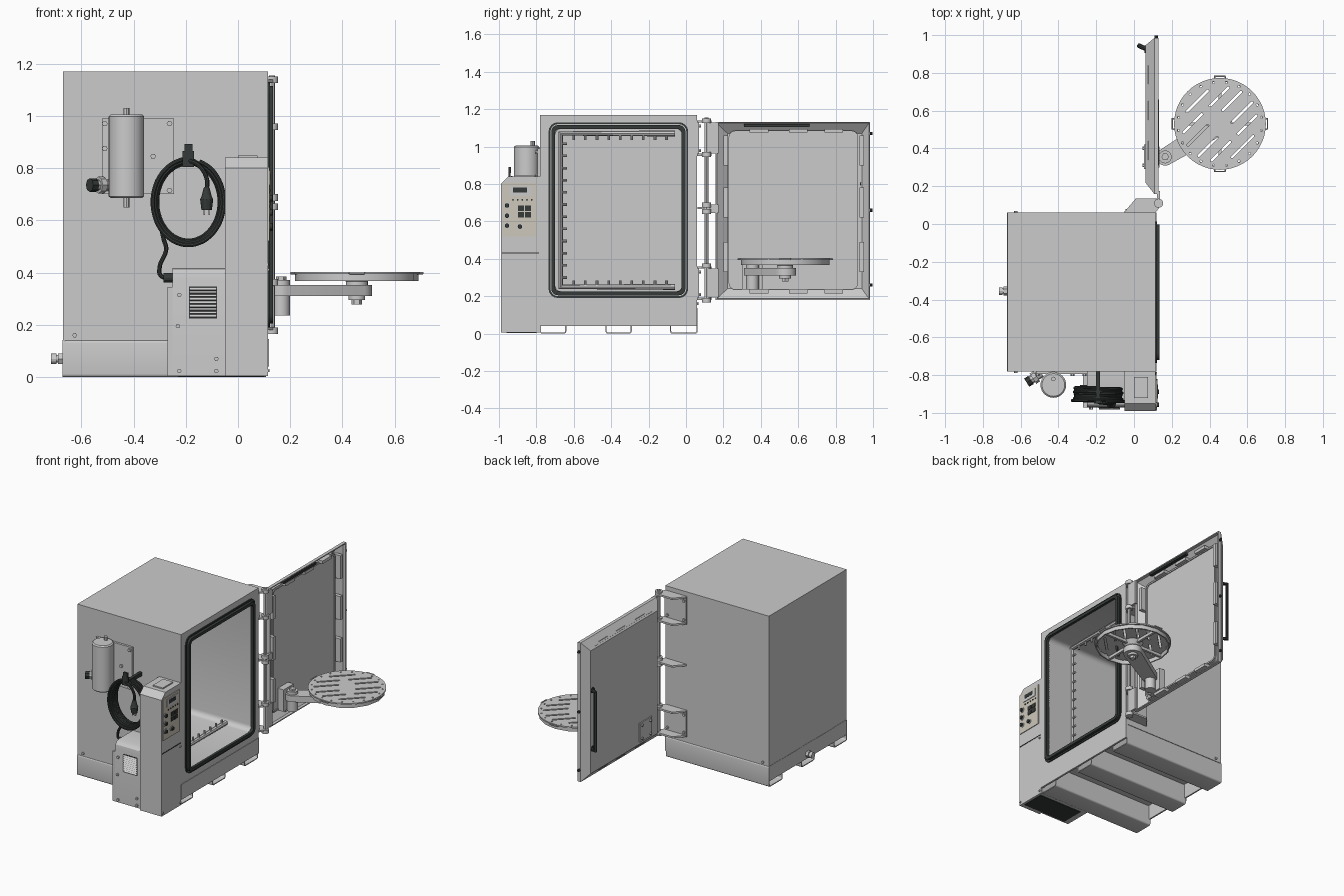
import bpy, bmesh, random
from math import sin, cos, pi, radians
from mathutils import Vector

random.seed(4)


def material(name, rgb):
    m = bpy.data.materials.new(name)
    m.diffuse_color = (*rgb, 1)
    return m


DARK = material("dark_rubber", (0.035, 0.042, 0.04))
BEIGE = material("panel_beige", (0.62, 0.58, 0.5))


def add(name, me, mat=None):
    ob = bpy.data.objects.new(name, me)
    bpy.context.collection.objects.link(ob)
    if mat:
        me.materials.append(mat)
    return ob


def loft(name, rings, mat=None, loop=False):
    """Skin a list of equal-length rings; cap the ends, or close the loop."""
    bm = bmesh.new()
    R = [[bm.verts.new(p) for p in r] for r in rings]
    n = len(R[0])
    for a, b in zip(R, R[1:] + (R[:1] if loop else [])):
        for i in range(n):
            bm.faces.new((a[i], a[(i + 1) % n], b[(i + 1) % n], b[i]))
    if not loop:
        bm.faces.new(R[0])
        bm.faces.new(R[-1])
    bmesh.ops.recalc_face_normals(bm, faces=bm.faces)
    me = bpy.data.meshes.new(name)
    bm.to_mesh(me)
    bm.free()
    return add(name, me, mat)


def put(pts, ax, v):
    return [{'x': (v, p, q), 'y': (p, v, q), 'z': (p, q, v)}[ax] for p, q in pts]


def prism(name, pts, ax, a, b, mat=None):
    return loft(name, [put(pts, ax, a), put(pts, ax, b)], mat)


def frame(name, outer, inner, ax, a, b, mat=None):
    return loft(name, [put(outer, ax, a), put(outer, ax, b), put(inner, ax, b), put(inner, ax, a)], mat, True)


def box(name, x0, x1, y0, y1, z0, z1, mat=None):
    return prism(name, [(x0, y0), (x1, y0), (x1, y1), (x0, y1)], 'z', z0, z1, mat)


def ngon(u, v, r, n, ph=0):
    return [(u + r * cos(ph + 2 * pi * i / n), v + r * sin(ph + 2 * pi * i / n)) for i in range(n)]


def cyl(name, u, v, r, ax, a, b, n=24, mat=None):
    return prism(name, ngon(u, v, r, n), ax, a, b, mat)


def rrect(u0, u1, v0, v1, r, n=4):
    pts = []
    for k, (u, v) in enumerate([(u1 - r, v1 - r), (u0 + r, v1 - r), (u0 + r, v0 + r), (u1 - r, v0 + r)]):
        pts += [(u + r * cos((k + i / n) * pi / 2), v + r * sin((k + i / n) * pi / 2)) for i in range(n + 1)]
    return pts


def rect(x, y0, y1, z0, z1):
    return [(x, y0, z0), (x, y1, z0), (x, y1, z1), (x, y0, z1)]


def tube(name, pts, r, mat=None, smooth=False, cyclic=False):
    cu = bpy.data.curves.new(name, 'CURVE')
    cu.dimensions, cu.bevel_depth, cu.bevel_resolution, cu.use_fill_caps = '3D', r, 2, True
    cu.resolution_u = 8
    sp = cu.splines.new('BEZIER')
    sp.bezier_points.add(len(pts) - 1)
    for bp, p in zip(sp.bezier_points, pts):
        bp.co = p
        bp.handle_left_type = bp.handle_right_type = 'AUTO' if smooth else 'VECTOR'
    sp.use_cyclic_u = cyclic
    tmp = add(name + "_curve", cu)
    dg = bpy.context.evaluated_depsgraph_get()
    me = bpy.data.meshes.new_from_object(tmp.evaluated_get(dg))
    bpy.data.objects.remove(tmp)
    return add(name, me, mat)


def cut(ob, cutters):
    for c in cutters:
        m = ob.modifiers.new("cut", 'BOOLEAN')
        m.operation, m.object, m.solver = 'DIFFERENCE', c, 'EXACT'
    dg = bpy.context.evaluated_depsgraph_get()
    me = bpy.data.meshes.new_from_object(ob.evaluated_get(dg))
    ob.modifiers.clear()
    ob.data = me
    for c in cutters:
        bpy.data.objects.remove(c)


def bolts(name, ax, a, b, pts, r=0.009):
    for u, v in pts:
        cyl(name, u, v, r, ax, a, b, 6)


# wash cabinet with hollow chamber
body = box("cabinet_body", -0.67, 0.115, -0.78, 0.06, 0.14, 1.17)
cut(body, [prism("cavity", rrect(-0.70, -0.02, 0.225, 1.095, 0.035), 'x', -0.63, 0.3)])
for k, (g, w) in enumerate([(0, 0.01), (0.015, 0.02)]):
    o = (-0.735 + g, 0.012 - g, 0.19 + g, 1.13 - g)
    frame("door_gasket", rrect(*o, 0.05 - g), rrect(o[0] + w, o[1] - w, o[2] + w, o[3] - w, 0.04 - g),
          'x', 0.112, 0.122 + 0.012 * k, DARK)

# base: three open channels tied by end panels
for y0, y1 in [(-0.782, -0.64), (-0.43, -0.29), (-0.085, 0.062)]:
    frame("base_channel", rrect(y0, y1, 0, 0.142, 0.012), rrect(y0 + .006, y1 - .006, 0.006, 0.136, 0.008),
          'x', -0.672, 0.108)
box("base_front_panel", 0.105, 0.118, -0.78, 0.06, 0.04, 0.145)
box("base_rear_panel", -0.672, -0.662, -0.78, 0.06, 0.04, 0.14)
cyl("drain_pipe", -0.355, 0.07, 0.014, 'x', -0.70, -0.66)
cyl("drain_nut", -0.355, 0.07, 0.024, 'x', -0.69, -0.672, 6)
cyl("drain_cap", -0.355, 0.07, 0.02, 'x', -0.715, -0.695, 12)
for y0, y1 in [(-0.79, -0.78), (0.06, 0.068)]:
    bolts("base_bolt", 'y', y0, y1, [(-0.625, 0.16)])

# spray manifold with nozzles
mx = -0.05
tube("spray_manifold", [(mx, -0.06, 1.07), (mx, -0.67, 1.07), (mx, -0.67, 0.25), (mx, -0.06, 0.25)], 0.016)
for i in range(12):
    z = 0.30 + i * 0.065
    cyl("side_nozzle", mx, z, 0.007, 'y', -0.66, -0.635, 8)
for i in range(9):
    y = -0.6 + i * 0.062
    cyl("floor_nozzle", mx, y, 0.007, 'z', 0.26, 0.285, 8)
    cyl("roof_nozzle", mx, y, 0.007, 'z', 1.035, 1.06, 8)

# control tower and its panel
prism("control_tower", [(-0.99, 0.005), (-0.78, 0.005), (-0.78, 0.84), (-0.95, 0.84), (-0.99, 0.80)],
      'x', -0.05, 0.115)
box("tower_cap", 0.0, 0.075, -0.92, -0.81, 0.84, 0.848)
box("tower_seam", 0.114, 0.117, -0.985, -0.785, 0.428, 0.434, DARK)
box("control_panel", 0.114, 0.12, -0.982, -0.8, 0.52, 0.805, BEIGE)
box("display_bezel", 0.118, 0.124, -0.945, -0.825, 0.735, 0.79)
box("display", 0.122, 0.126, -0.925, -0.85, 0.755, 0.78, DARK)
for y, z in [(-0.957, 0.685), (-0.957, 0.63), (-0.957, 0.577), (-0.888, 0.572)]:
    cyl("panel_knob_ring", y, z, 0.018, 'x', 0.118, 0.123, 16)
    cyl("panel_knob", y, z, 0.012, 'x', 0.12, 0.133, 12, DARK)
for y in (-0.898, -0.86):
    for z in (0.622, 0.656):
        box("panel_key", 0.118, 0.124, y, y + 0.032, z, z + 0.028, DARK)
for y in (-0.925, -0.9, -0.875, -0.85, -0.825):
    cyl("panel_lamp", y, 0.715, 0.005, 'x', 0.118, 0.124, 8, DARK)
bolts("tower_bolt", 'x', 0.114, 0.121, [(-0.98, 0.025), (-0.79, 0.025), (-0.79, 0.41)], 0.007)

# pump housing with louvres
prism("pump_housing", [(-0.972, 0.005), (-0.78, 0.005), (-0.78, 0.418), (-0.93, 0.418), (-0.955, 0.41),
                       (-0.968, 0.395), (-0.972, 0.37)], 'x', -0.25, -0.05)
box("housing_flange", -0.27, -0.25, -0.972, -0.78, 0.005, 0.345)
box("housing_underside", -0.23, 0.1, -0.96, -0.8, 0.002, 0.008, DARK)
box("vent_backing", -0.187, -0.08, -0.974, -0.97, 0.225, 0.347, DARK)
for i in range(9):
    z = 0.23 + i * 0.013
    prism("vent_louvre", [(-0.973, z), (-0.982, z), (-0.973, z + 0.01)], 'x', -0.185, -0.082)
bolts("housing_bolt", 'y', -0.982, -0.97, [(-0.225, 0.315), (-0.23, 0.195), (-0.225, 0.023), (-0.083, 0.023), (-0.083, 0.07)])

# mounting plate, canister and pipe fitting
box("canister_plate", -0.52, -0.245, -0.795, -0.78, 0.70, 0.99)
bolts("plate_bolt", 'y', -0.806, -0.79, [(-0.51, 0.97), (-0.51, 0.875), (-0.262, 0.97), (-0.262, 0.715), (-0.325, 0.845)], 0.011)
rings = [(0.06, 0.685), (0.068, 0.692), (0.068, 0.998), (0.06, 1.005)]
loft("canister", [put(ngon(-0.427, -0.852, r, 32), 'z', z) for r, z in rings])
for z0, z1 in [(0.65, 0.69), (1.0, 1.03)]:
    cyl("canister_stud", -0.427, -0.82, 0.012, 'z', z0, z1, 8)
tube("fitting_stem", [(-0.49, -0.79, 0.735), (-0.545, -0.825, 0.735)], 0.022)
tube("fitting_nut", [(-0.515, -0.806, 0.735), (-0.535, -0.819, 0.735)], 0.032)
tube("fitting_cap", [(-0.545, -0.825, 0.735), (-0.568, -0.84, 0.735)], 0.026, DARK)

# hook and coiled power cord
box("cord_hook_arm", -0.2, -0.18, -0.93, -0.78, 0.81, 0.835, DARK)
box("cord_hook_face", -0.212, -0.168, -0.95, -0.938, 0.805, 0.865, DARK)
box("cord_hook_top", -0.205, -0.175, -0.95, -0.935, 0.86, 0.892, DARK)
coil = []
for t in range(7):
    s = 0.01 * random.uniform(-1, 1)
    for i in range(20):
        a = pi / 2 + 2 * pi * i / 20
        coil.append((-0.19 + (0.128 + s) * cos(a), -0.865 - 0.011 * (t + i / 20), 0.67 + (0.156 + s) * sin(a)))
tube("cord_coil", coil, 0.0085, DARK, True)
tube("cord_free_end", [(-0.19, -0.945, 0.83), (-0.15, -0.95, 0.81), (-0.12, -0.95, 0.76), (-0.12, -0.95, 0.71)], 0.0085, DARK, True)
loft("plug", [put(ngon(-0.12, -0.95, r, 12), 'z', z) for r, z in [(0.011, 0.725), (0.02, 0.69), (0.025, 0.68), (0.02, 0.64)]], DARK)
for x in (-0.13, -0.11):
    box("plug_pin", x - 0.003, x + 0.003, -0.957, -0.945, 0.62, 0.64)
tube("cord_tail", [(-0.3, -0.88, 0.61), (-0.285, -0.87, 0.53), (-0.275, -0.87, 0.49), (-0.3, -0.87, 0.42), (-0.295, -0.87, 0.388),
                   (-0.25, -0.87, 0.38)], 0.0085, DARK, True)
cyl("cord_gland", -0.87, 0.38, 0.018, 'x', -0.285, -0.25, 12, DARK)

# hinges
tube("hinge_rod", [(0.13, 0.11, 0.17), (0.13, 0.11, 1.155)], 0.011)
wing = [(-0.05, 0.065), (0.01, 0.135), (0.12, 0.135), (0.14, 0.12), (0.14, 0.095), (0.115, 0.062)]
for z0, z1 in [(0.18, 0.36), (0.95, 1.14)]:
    box("hinge_plate", -0.05, 0.112, 0.06, 0.07, z0, z1)
    bolts("hinge_bolt", 'y', 0.065, 0.08, [(x, z) for x in (-0.035, 0.09) for z in (z0 + 0.03, z1 - 0.03)])
    for z in (z0, z1 - 0.012):
        prism("hinge_wing", wing, 'z', z, z + 0.012)
    box("hinge_leaf", 0.122, 0.138, 0.1, 0.175, z0 + 0.012, z1 - 0.012)
for z0 in (0.165, 0.35, 0.64, 0.675, 0.945, 1.125):
    cyl("hinge_knuckle", 0.13, 0.11, 0.024, 'z', z0, z0 + 0.025)
prism("middle_hinge_wing", wing, 'z', 0.665, 0.677)
box("middle_hinge_leaf", 0.122, 0.138, 0.1, 0.175, 0.645, 0.69)

# open door: tapered hollow pan with inner liner
loft("door_pan", [rect(0.06, 0.22, 0.945, 0.235, 1.075), rect(0.108, 0.158, 0.985, 0.18, 1.132), rect(0.13, 0.158, 0.985, 0.18, 1.132),
                  rect(0.13, 0.165, 0.978, 0.187, 1.125), rect(0.11, 0.165, 0.978, 0.187, 1.125), rect(0.068, 0.222, 0.94, 0.24, 1.07)])
prism("door_liner", rrect(0.228, 0.92, 0.235, 1.085, 0.035), 'x', 0.068, 0.092)
frame("liner_bead", rrect(0.232, 0.916, 0.24, 1.08, 0.033), rrect(0.242, 0.906, 0.25, 1.07, 0.027), 'x', 0.09, 0.098)
for y in (0.2, 0.928):
    for z in (0.33, 0.62, 0.9):
        box("liner_clip", 0.075, 0.125, y, y + 0.025, z, z + 0.16)
for z in (0.215, 1.075):
    for y in (0.34, 0.55, 0.74):
        box("liner_clip_flat", 0.075, 0.122, y, y + 0.1, z, z + 0.02)
box("door_top_strip", 0.11, 0.132, 0.31, 0.66, 1.105, 1.12, DARK)
for z in (0.26, 0.66, 1.07):
    cyl("edge_stud", 0.118, z, 0.009, 'y', 0.98, 0.998, 8, DARK)
tube("door_handle", [(0.066, 0.925, 0.40), (0.025, 0.945, 0.40), (0.025, 0.945, 0.80), (0.066, 0.925, 0.80)], 0.012, DARK)
for z in (0.40, 0.80):
    cyl("handle_foot", 0.925, z, 0.02, 'x', 0.056, 0.066, 12, DARK)
box("arm_backing_plate", 0.053, 0.062, 0.29, 0.42, 0.25, 0.38)
bolts("arm_plate_bolt", 'x', 0.044, 0.056, [(y, z) for y in (0.31, 0.40) for z in (0.27, 0.36)])

# swing arm
P, C = Vector((0.165, 0.355)), Vector((0.455, 0.53))
box("arm_bracket", 0.09, 0.135, 0.3, 0.41, 0.235, 0.385)
cyl("arm_pivot", *P, 0.034, 'z', 0.235, 0.372)
cyl("arm_pivot_cap", *P, 0.02, 'z', 0.372, 0.385, 6)
ang = (C - P).to_2d().angle_signed(Vector((1, 0)))
end = [(C.x + 0.058 * cos(ang + t), C.y + 0.058 * sin(ang + t)) for t in [pi * (i / 12 - 0.5) for i in range(13)]]
start = [(P.x + 0.046 * cos(ang + t), P.y + 0.046 * sin(ang + t)) for t in [pi * (i / 12 + 0.5) for i in range(13)]]
prism("swing_arm", end + start, 'z', 0.31, 0.352)
loft("turntable_hub", [put(ngon(*C, r, 24), 'z', z) for r, z in [(0.042, 0.35), (0.042, 0.365), (0.065, 0.395)]])
cyl("hub_washer", *C, 0.032, 'z', 0.295, 0.31)
cyl("hub_bolt", *C, 0.02, 'z', 0.278, 0.296, 6)

# slotted turntable
plate = cyl("turntable_plate", *C, 0.243, 'z', 0.394, 0.403, 48)
d, n = Vector((1, 1)).normalized(), Vector((-1, 1)).normalized()
cutters = []
for off, spans in [(-0.17, [(-0.08, 0.08)]), (-0.105, [(-0.17, -0.03), (0.03, 0.17)]), (-0.04, [(-0.2, -0.06), (0.05, 0.2)]),
                   (0.04, [(-0.2, -0.05), (0.06, 0.2)]), (0.105, [(-0.17, -0.03), (0.03, 0.17)]), (0.17, [(-0.08, 0.08)])]:
    for s, e in spans:
        q = [C + n * (off + w) + d * t for w, t in [(-0.0065, s), (-0.0065, e), (0, e + .006), (0.0065, e), (0.0065, s), (0, s - .006)]]
        cutters.append(prism("slot", [tuple(p) for p in q], 'z', 0.38, 0.42))
for i in range(20):
    a = 2 * pi * (i + 0.5) / 20
    cutters.append(cyl("hole", C.x + 0.222 * cos(a), C.y + 0.222 * sin(a), 0.006, 'z', 0.38, 0.42, 8))
cut(plate, cutters)
frame("turntable_skirt", ngon(*C, 0.236, 16), ngon(*C, 0.228, 16), 'z', 0.368, 0.395)
for i in range(4):
    a = i * pi / 2
    u, v = Vector((cos(a), sin(a))), Vector((-sin(a), cos(a)))
    q = [C + u * s + v * t for s, t in [(0.23, -0.027), (0.252, -0.027), (0.252, 0.027), (0.23, 0.027)]]
    tube("rim_grip", [(p.x, p.y, 0.398) for p in q], 0.005)
    q = [C + u * s + v * t for s, t in [(0.05, -0.008), (0.23, -0.008), (0.23, 0.008), (0.05, 0.008)]]
    prism("turntable_spoke", [tuple(p) for p in q], 'z', 0.375, 0.394)

# smooth round parts, keep sharp edges
bpy.ops.object.select_all(action='SELECT')
bpy.context.view_layer.objects.active = body
bpy.ops.object.shade_smooth_by_angle(angle=radians(28))
